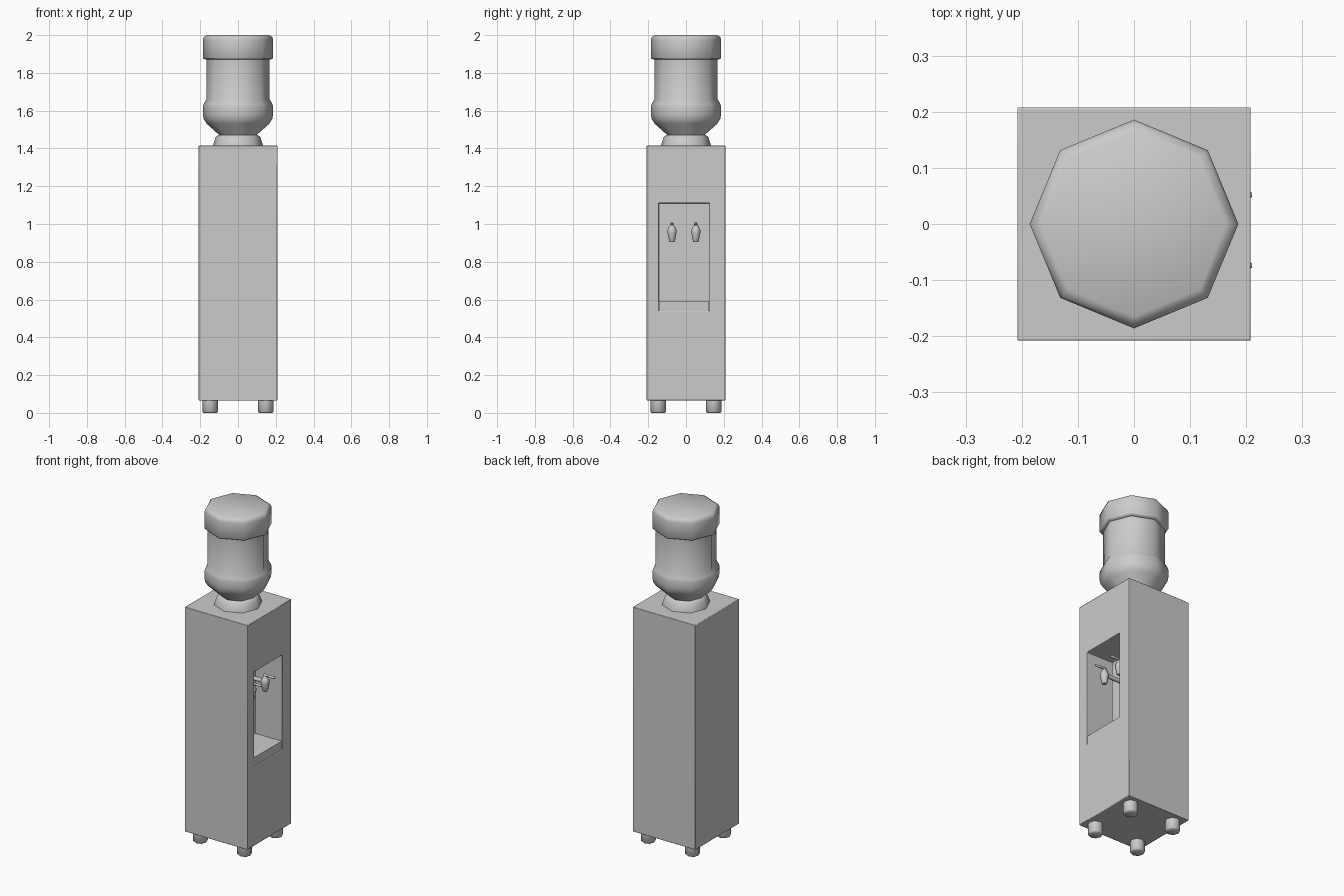
import bpy, bmesh, math
from mathutils import Matrix

if "Cube" in bpy.data.objects:
    bpy.data.objects.remove(bpy.data.objects["Cube"])


def finish(name, bm, angle=50):
    bmesh.ops.recalc_face_normals(bm, faces=bm.faces)
    mesh = bpy.data.meshes.new(name)
    bm.to_mesh(mesh)
    bm.free()
    obj = bpy.data.objects.new(name, mesh)
    bpy.context.collection.objects.link(obj)
    bpy.ops.object.select_all(action='DESELECT')
    obj.select_set(True)
    bpy.context.view_layer.objects.active = obj
    bpy.ops.object.shade_smooth_by_angle(angle=math.radians(angle))
    return obj


def box(x0, x1, y0, y1, z0, z1):
    bm = bmesh.new()
    bmesh.ops.create_cube(bm, size=1)
    for v in bm.verts:
        v.co = (x1 if v.co.x > 0 else x0, y1 if v.co.y > 0 else y0, z1 if v.co.z > 0 else z0)
    return bm


def lathe(name, profile, sides=8, at=(0, 0, 0), along_x=False):
    """Capped solid of revolution from (radius, height) pairs."""
    bm = bmesh.new()
    rings = [[bm.verts.new((r * math.cos(2 * math.pi * i / sides),
                            r * math.sin(2 * math.pi * i / sides), z)) for i in range(sides)]
             for r, z in profile]
    for a, b in zip(rings, rings[1:]):
        for i in range(sides):
            j = (i + 1) % sides
            bm.faces.new((a[i], a[j], b[j], b[i]))
    bm.faces.new(rings[0])
    bm.faces.new(rings[-1])
    if along_x:
        bm.transform(Matrix.Rotation(math.pi / 2, 4, 'Y'))
    bm.transform(Matrix.Translation(at))
    return finish(name, bm)


H = 0.208                      # cabinet half width
RY0, RY1 = -0.145, 0.125       # recess opening
RZ0, RZ1 = 0.54, 1.11
DEPTH = 0.18

# Cabinet with dispensing recess in the +x face
bm = box(-H, H, -H, H, 0.065, 1.415)
bm.normal_update()
face = max(bm.faces, key=lambda f: f.normal.x)
bmesh.ops.inset_individual(bm, faces=[face], thickness=0.05)
for v in face.verts:
    v.co.y = RY1 if v.co.y > 0 else RY0
    v.co.z = RZ1 if v.co.z > 0.74 else RZ0
back = bmesh.ops.extrude_discrete_faces(bm, faces=[face])['faces'][0]
bmesh.ops.translate(bm, verts=back.verts, vec=(-DEPTH, 0, 0))
cabinet = finish("cabinet", bm)
bevel = cabinet.modifiers.new("soft_edges", 'BEVEL')
bevel.width = 0.003
bevel.segments = 2

# Drip tray
finish("drip_tray", box(H - DEPTH, H - 0.004, RY0 + 0.002, RY1 - 0.002, RZ0, 0.592))

# Taps: pipe from the back wall, tapered spout, lever
for side, y in (("left", -0.074), ("right", 0.052)):
    lathe(side + "_tap_pipe", [(0.012, 0), (0.012, 0.12)], 8,
          (H - DEPTH, y, 0.962), True)
    lathe(side + "_tap_spout",
          [(0.013, 0.905), (0.015, 0.908), (0.024, 0.955), (0.024, 0.967), (0.017, 0.984),
           (0.009, 0.992), (0.009, 1.0)], 8, (0.145, y, 0))
    lathe(side + "_tap_lever",
          [(0.005, 0), (0.009, 0.008), (0.006, 0.03), (0.008, 0.068), (0.004, 0.076)], 8,
          (0.134, y, 1.0), True)

# Feet
for x in (-0.147, 0.147):
    for y in (-0.147, 0.147):
        lathe("foot", [(0.035, 0), (0.041, 0.006), (0.041, 0.066)], 8, (x, y, 0))

# Collar holding the bottle
lathe("bottle_collar", [(0.133, 1.413), (0.130, 1.425), (0.118, 1.46), (0.105, 1.471)], 8)

# Upturned water bottle
lathe("water_bottle",
      [(0.095, 1.46), (0.100, 1.472), (0.165, 1.53), (0.181, 1.555), (0.186, 1.58),
       (0.186, 1.62), (0.182, 1.635), (0.168, 1.66), (0.168, 1.87), (0.182, 1.874),
       (0.186, 1.88), (0.186, 1.975), (0.181, 1.991), (0.165, 2.0)], 8)
